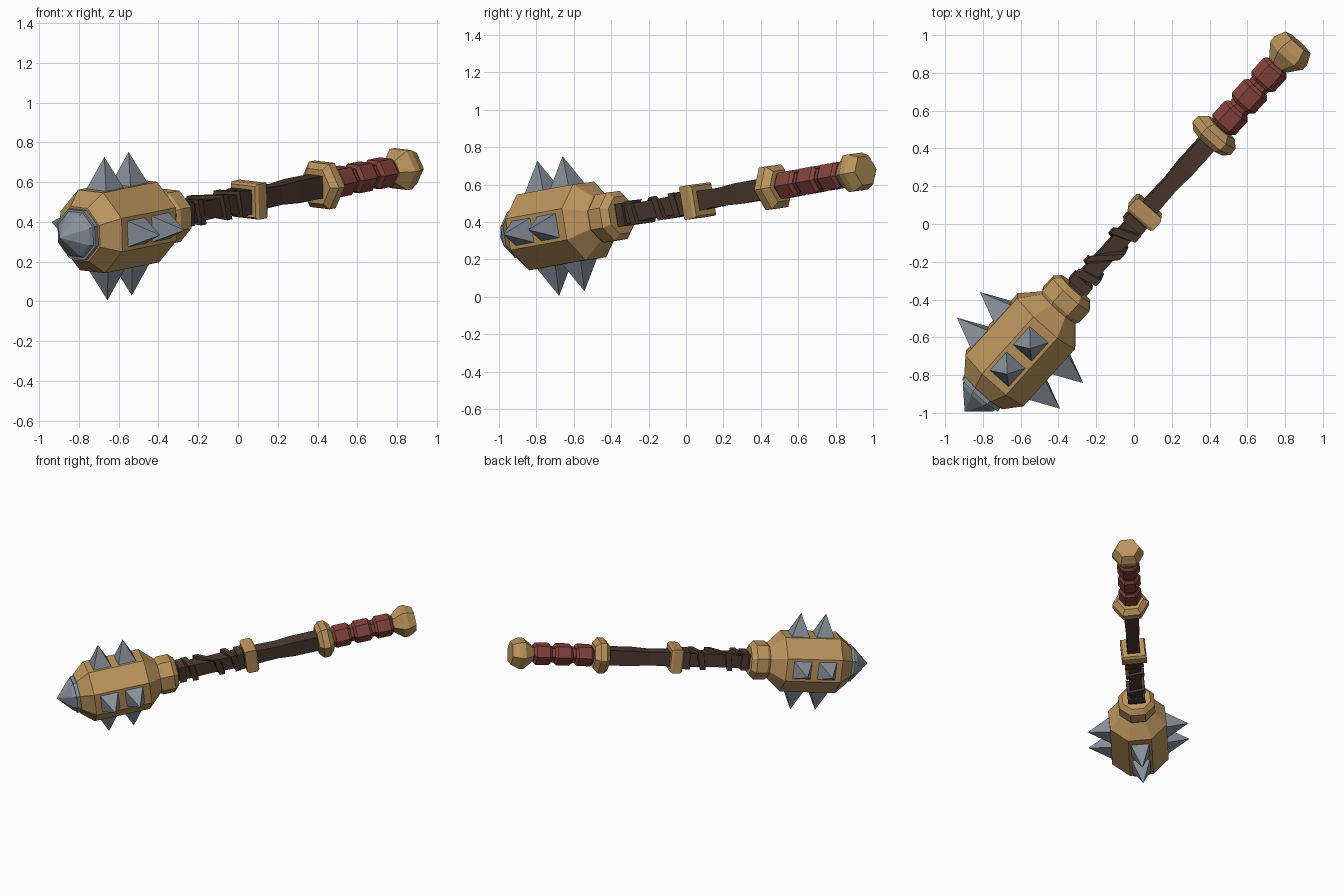
import bpy, bmesh, math
from mathutils import Matrix, Vector

if "Cube" in bpy.data.objects:
    bpy.data.objects.remove(bpy.data.objects["Cube"])

# Weapon frame: local x = sideways, y = along the shaft to the pommel, z = up
yaw, pitch, roll = math.radians(47.9), math.radians(7.7), math.radians(5.2)
along = Vector((math.cos(yaw) * math.cos(pitch), math.sin(yaw) * math.cos(pitch), math.sin(pitch)))
side = Vector((math.sin(yaw), -math.cos(yaw), 0))
up = side.cross(along)
side, up = (side * math.cos(roll) - up * math.sin(roll),
            up * math.cos(roll) + side * math.sin(roll))
FRAME = Matrix((side, along, up)).transposed().to_4x4()
FRAME.translation = (0.057, 0.062, 0.512)


def material(name, rgb):
    m = bpy.data.materials.new(name)
    m.diffuse_color = (*rgb, 1)
    m.use_nodes = True
    m.node_tree.nodes["Principled BSDF"].inputs["Base Color"].default_value = m.diffuse_color
    return m


GOLD = material("tan_wood", (0.50, 0.30, 0.11))
STEEL = material("grey_steel", (0.25, 0.28, 0.32))
BROWN = material("dark_brown", (0.068, 0.041, 0.029))
RED = material("red_leather", (0.23, 0.055, 0.045))


def finish(bm, name, mat):
    bmesh.ops.recalc_face_normals(bm, faces=bm.faces)
    me = bpy.data.meshes.new(name)
    bm.to_mesh(me)
    bm.free()
    me.materials.append(mat)
    ob = bpy.data.objects.new(name, me)
    ob.matrix_world = FRAME
    bpy.context.collection.objects.link(ob)
    return ob


def lathe(name, mat, profile, sides, turn=0.0, sx=1.0, sz=1.0):
    """Faceted solid from (position along shaft, corner radius) pairs."""
    bm = bmesh.new()
    rings = []
    for s, r in profile:
        rings.append([bm.verts.new((sx * r * math.cos(turn + 2 * math.pi * i / sides), s,
                                    sz * r * math.sin(turn + 2 * math.pi * i / sides)))
                      for i in range(sides)])
    for a, b in zip(rings, rings[1:]):
        for i in range(sides):
            j = (i + 1) % sides
            bm.faces.new((a[i], a[j], b[j], b[i]))
    bm.faces.new(rings[0])
    bm.faces.new(rings[-1])
    bmesh.ops.remove_doubles(bm, verts=bm.verts, dist=1e-5)
    return finish(bm, name, mat)


OCT, SQ = math.pi / 8, math.pi / 4
o = 1 / math.cos(OCT)      # flat distance to corner radius, octagon
q = math.sqrt(2)           # same for a square

# Club head and its collar
lathe("club_head", GOLD, [(-1.285, 0.135 * o), (-1.195, 0.205 * o),
                          (-0.785, 0.205 * o), (-0.67, 0.105 * o)], 8, OCT)
lathe("head_collar", GOLD, [(-0.69, 0.115 * o), (-0.665, 0.13 * o),
                            (-0.585, 0.13 * o), (-0.55, 0.10 * o)], 8, OCT)

# Steel nose: low band, then a point
lathe("nose_band", STEEL, [(-1.31, 0.125 * o), (-1.27, 0.125 * o)], 8, OCT)
lathe("nose_point", STEEL, [(-1.435, 0.0001), (-1.33, 0.105 * o), (-1.30, 0.118 * o)], 8, OCT)

# Two pyramid spikes on each of the four main faces
for k, label in enumerate(("top", "left", "bottom", "right")):
    for n, s in enumerate((-1.086, -0.902)):
        bm = bmesh.new()
        base = [bm.verts.new((x, s + y, 0.195)) for x, y in
                ((-0.07, -0.07), (0.07, -0.07), (0.07, 0.07), (-0.07, 0.07))]
        tip = bm.verts.new((0, s, 0.366))
        bm.faces.new(base)
        for i in range(4):
            bm.faces.new((base[i], base[(i + 1) % 4], tip))
        bmesh.ops.rotate(bm, verts=bm.verts, cent=(0, 0, 0),
                         matrix=Matrix.Rotation(-k * math.pi / 2, 3, 'Y'))
        finish(bm, f"spike_{label}_{n + 1}", STEEL)

# Square shaft, slightly waisted
lathe("shaft", BROWN, [(-0.6, 0.05 * q), (-0.3, 0.045 * q), (0.0, 0.05 * q),
                       (0.2, 0.046 * q), (0.32, 0.053 * q), (0.56, 0.053 * q)], 4, SQ, 0.95, 1.07)

# Square guard block in the middle
lathe("middle_block", GOLD, [(-0.045, 0.08 * q), (-0.03, 0.09 * q),
                             (0.03, 0.09 * q), (0.045, 0.08 * q)], 4, SQ)

# Straight straps at the wrap ends
for n, s in enumerate((-0.51, -0.075)):
    lathe(f"strap_{n + 1}", BROWN, [(s - 0.025, 0.062 * q), (s + 0.025, 0.062 * q)], 4, SQ)

# Spiral strap winding round the shaft, steepest across the top
bm = bmesh.new()
corners = [(-1, 1), (1, 1), (1, -1), (-1, -1)]
steps = [0.03, 0.02, 0.02, 0.02, 0.13, 0.025, 0.025, 0.025, 0.05, 0.02, 0.02]
s, prev = -0.47, None
for i in range(len(steps) + 1):
    cx, cz = corners[i % 4]
    sec = [bm.verts.new((cx * r, s + w, cz * r))
           for r, w in ((0.04, -0.023), (0.066, -0.02), (0.066, 0.02), (0.04, 0.023))]
    if prev:
        for a in range(4):
            b = (a + 1) % 4
            bm.faces.new((prev[a], prev[b], sec[b], sec[a]))
    else:
        bm.faces.new(sec)
    prev = sec
    if i < len(steps):
        s += steps[i]
bm.faces.new(prev)
finish(bm, "spiral_strap", BROWN)

# Hexagonal hand guard
lathe("hand_guard", GOLD, [(0.50, 0.10), (0.53, 0.133), (0.575, 0.133), (0.61, 0.095)], 6)

# Red grip: core plus three bevelled beads
lathe("grip_core", RED, [(0.58, 0.06), (1.09, 0.06)], 6)
for n, s in enumerate((0.68, 0.835, 0.99)):
    lathe(f"grip_bead_{n + 1}", RED, [(s - 0.066, 0.066), (s - 0.048, 0.082),
                                      (s + 0.048, 0.082), (s + 0.066, 0.066)], 6)

# Hexagonal pommel
lathe("pommel", GOLD, [(1.065, 0.065), (1.13, 0.115), (1.165, 0.115), (1.222, 0.088)], 6)
